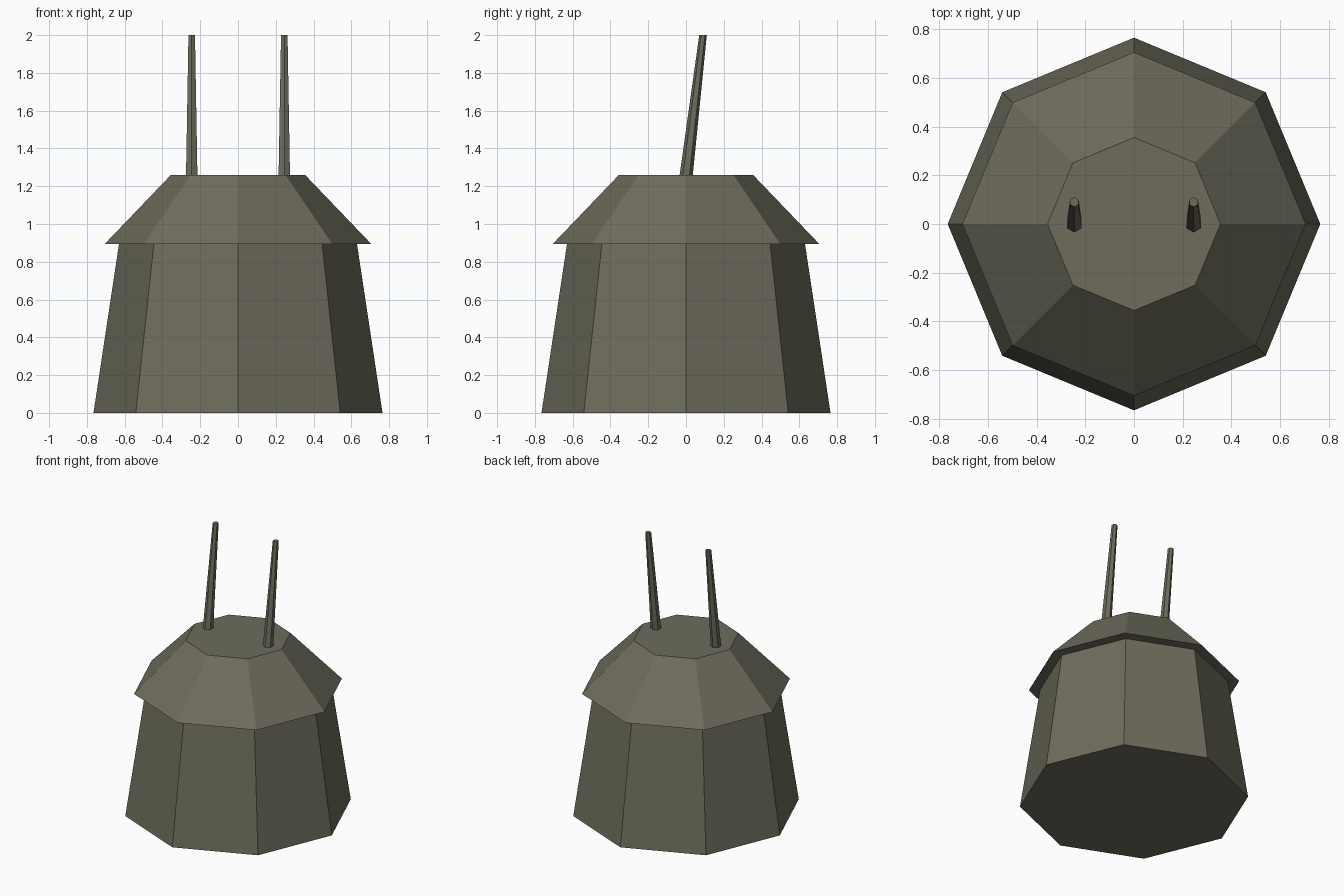
import bpy, bmesh, math

if "Cube" in bpy.data.objects:
    bpy.data.objects.remove(bpy.data.objects["Cube"])

olive = bpy.data.materials.new("olive_grey")
olive.diffuse_color = (0.155, 0.150, 0.107, 1)
olive.use_nodes = True
olive.node_tree.nodes["Principled BSDF"].inputs["Base Color"].default_value = olive.diffuse_color


def frustum(name, sides, bottom, top, phase=0.0):
    """Flat-ended tapered prism; bottom and top are (x, y, z, radius)."""
    bm = bmesh.new()
    rings = []
    for x, y, z, r in (bottom, top):
        angles = [phase + 2 * math.pi * i / sides for i in range(sides)]
        rings.append([bm.verts.new((x + r * math.cos(a), y + r * math.sin(a), z))
                      for a in angles])
    low, high = rings
    bm.faces.new(low[::-1])
    bm.faces.new(high)
    for i in range(sides):
        j = (i + 1) % sides
        bm.faces.new((low[i], low[j], high[j], high[i]))
    mesh = bpy.data.meshes.new(name)
    bm.to_mesh(mesh)
    bm.free()
    mesh.materials.append(olive)
    obj = bpy.data.objects.new(name, mesh)
    bpy.context.collection.objects.link(obj)
    return obj


# Tapered octagonal body and overhanging cap
frustum("body", 8, (0, 0, 0, 0.765), (0, 0, 0.895, 0.63))
frustum("cap", 8, (0, 0, 0.895, 0.705), (0, 0, 1.26, 0.355))

# Pair of hexagonal rods leaning backwards
for side, x in (("left", -0.245), ("right", 0.245)):
    frustum(side + "_rod", 6, (x, 0.0, 1.25, 0.035), (x, 0.09, 2.0, 0.02), math.pi / 2)
